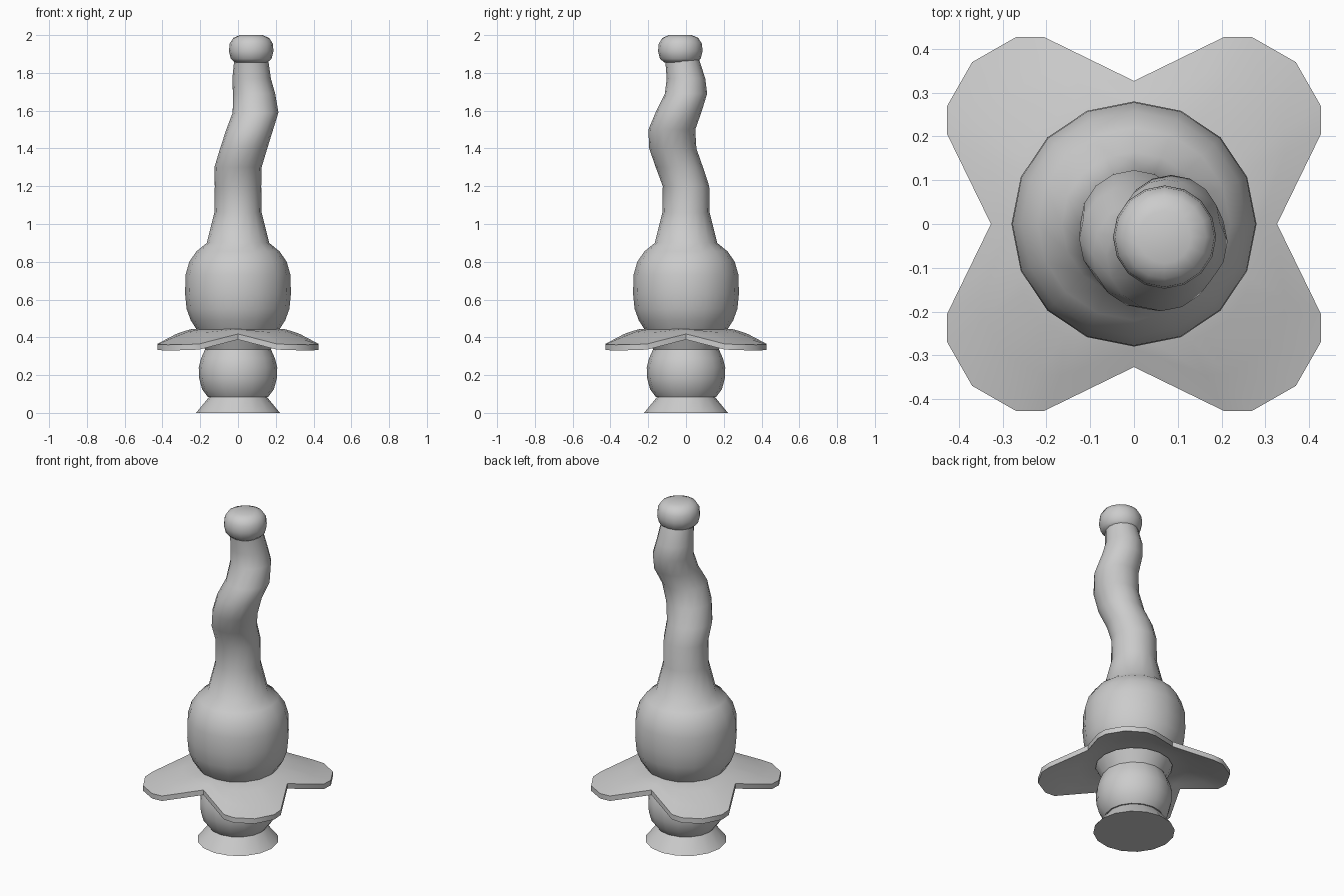
import bpy, bmesh
from math import sin, cos, pi, radians, hypot

if "Cube" in bpy.data.objects:
    bpy.data.objects.remove(bpy.data.objects["Cube"])

SIDES = 16


def finish(name, bm, angle=35):
    bmesh.ops.recalc_face_normals(bm, faces=bm.faces)
    me = bpy.data.meshes.new(name)
    bm.to_mesh(me)
    bm.free()
    ob = bpy.data.objects.new(name, me)
    bpy.context.collection.objects.link(ob)
    bpy.ops.object.select_all(action='DESELECT')
    ob.select_set(True)
    bpy.context.view_layer.objects.active = ob
    bpy.ops.object.shade_smooth_by_angle(angle=radians(angle))
    return ob


def stack(name, rings, angle=35):
    """Skin a stack of round sections (radius, z, centre x, centre y), capped at both ends."""
    bm = bmesh.new()
    loops = []
    for r, z, cx, cy in rings:
        loops.append([bm.verts.new((cx + r * cos(2 * pi * i / SIDES),
                                    cy + r * sin(2 * pi * i / SIDES), z))
                      for i in range(SIDES)])
    for a, b in zip(loops, loops[1:]):
        for i in range(SIDES):
            j = (i + 1) % SIDES
            bm.faces.new((a[i], a[j], b[j], b[i]))
    bm.faces.new(loops[0][::-1])
    bm.faces.new(loops[-1])
    return finish(name, bm, angle)


def turned(name, profile, cx=0, cy=0, angle=35):
    return stack(name, [(r, z, cx, cy) for r, z in profile], angle)


# flared foot, lower ball and collar under the leaf plate
turned("foot", [(0.222, 0), (0.15, 0.088)])
turned("lower_ball", [(0.16, 0.085), (0.19, 0.125), (0.205, 0.18), (0.208, 0.24),
                      (0.195, 0.29), (0.175, 0.335)])
turned("collar", [(0.172, 0.333), (0.21, 0.405)])

# main bulb, running into the tapered neck and the winding stem
bulb = [(0.215, 0.435), (0.25, 0.49), (0.272, 0.55), (0.28, 0.63), (0.278, 0.73),
        (0.258, 0.80), (0.22, 0.855), (0.165, 0.90)]
stem = [(0.125, 1.06, 0, 0), (0.123, 1.20, 0, 0), (0.125, 1.30, 0, -0.035),
        (0.125, 1.40, 0.03, -0.07), (0.124, 1.50, 0.062, -0.075),
        (0.121, 1.59, 0.093, -0.04), (0.112, 1.69, 0.085, 0),
        (0.102, 1.77, 0.072, 0), (0.09, 1.87, 0.07, -0.02)]
stack("bulb_and_stem", [(r, z, 0, 0) for r, z in bulb] + stem, 40)

# rounded knob on the end of the stem
turned("knob", [(0.085, 1.855), (0.108, 1.875), (0.118, 1.915), (0.114, 1.955),
                (0.095, 1.985), (0.06, 2.0)], 0.07, -0.03, 50)


# drooping four-lobed leaf plate
def droop(r):
    pts = [(0, 0.445), (0.25, 0.445), (0.327, 0.418), (0.474, 0.365), (0.53, 0.36)]
    for (r0, z0), (r1, z1) in zip(pts, pts[1:]):
        if r <= r1:
            return z0 + (z1 - z0) * (r - r0) / (r1 - r0)
    return pts[-1][1]


lobe = [(0.327, 0), (0.427, 0.205), (0.427, 0.27), (0.37, 0.37), (0.27, 0.427), (0.205, 0.427)]
outline = []
for k in range(4):
    c, s = [(1, 0), (0, 1), (-1, 0), (0, -1)][k]
    outline += [(x * c - y * s, x * s + y * c) for x, y in lobe]

bm = bmesh.new()
n = len(outline)
sheets = []
for drop in (0, 0.03):
    rings = []
    for f in (0, 0.33, 0.67, 1):
        ring = []
        for x, y in outline:
            d = hypot(x, y)
            r = 0.2 + (d - 0.2) * f
            ring.append(bm.verts.new((x * r / d, y * r / d, droop(r) - drop)))
        rings.append(ring)
    for a, b in zip(rings, rings[1:]):
        for i in range(n):
            j = (i + 1) % n
            bm.faces.new((a[i], b[i], b[j], a[j]))
    bm.faces.new(rings[0])
    sheets.append(rings[-1])
top, bottom = sheets
for i in range(n):
    j = (i + 1) % n
    bm.faces.new((top[i], bottom[i], bottom[j], top[j]))
finish("leaf_plate", bm)
